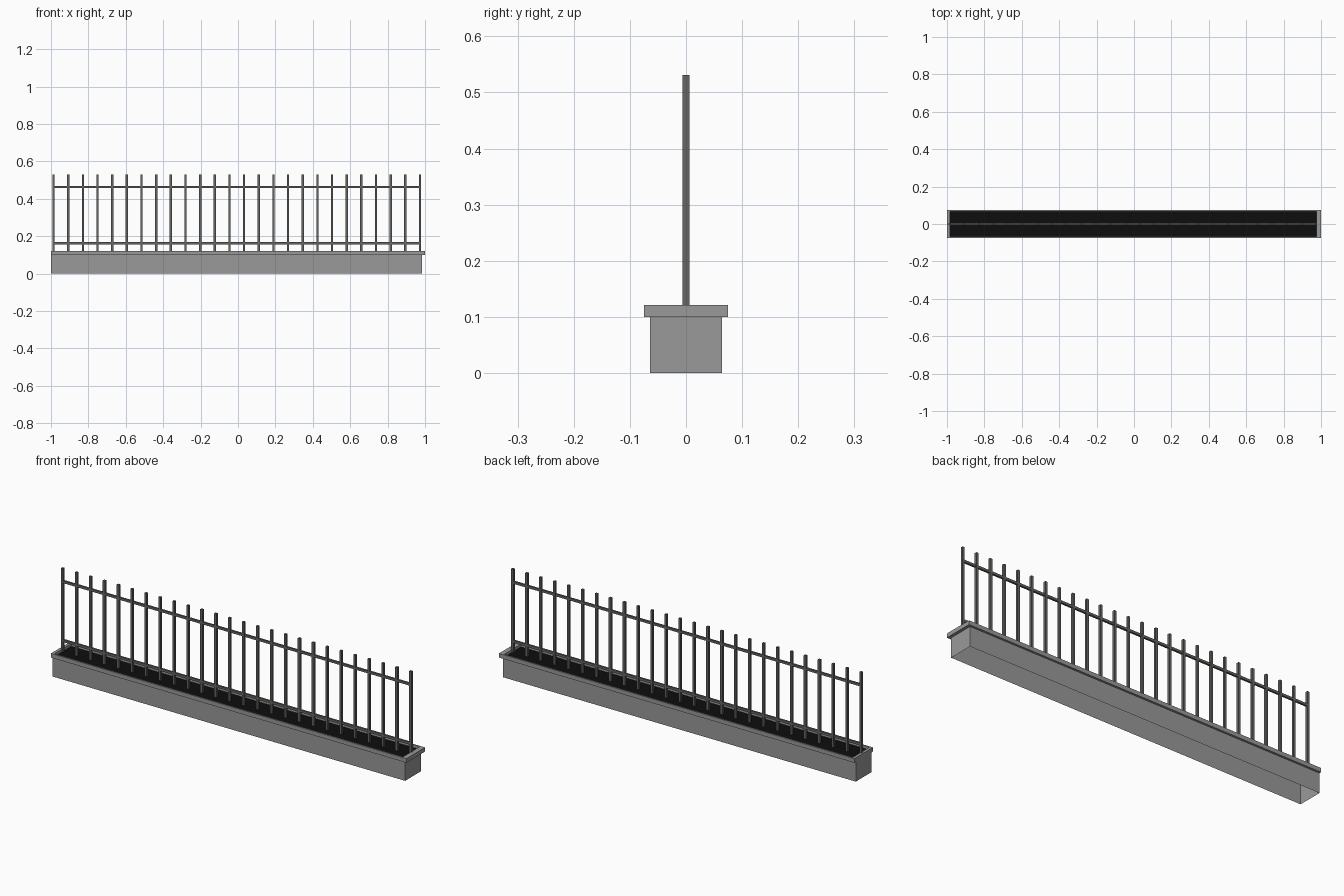
import bpy
import bmesh

old = bpy.data.objects.get("Cube")
if old:
    bpy.data.objects.remove(old, do_unlink=True)


def material(name, rgb):
    m = bpy.data.materials.new(name)
    m.use_nodes = True
    color = (*rgb, 1.0)
    m.diffuse_color = color
    m.node_tree.nodes["Principled BSDF"].inputs["Base Color"].default_value = color
    return m


concrete = material("concrete grey", (0.32, 0.32, 0.32))
iron = material("dark iron", (0.13, 0.13, 0.125))
soil = material("black soil", (0.004, 0.004, 0.004))


def add_box(bm, x, y, z):
    """Add a box from (min, max) ranges and return its faces."""
    verts = bmesh.ops.create_cube(bm, size=1)["verts"]
    for v in verts:
        for axis, (low, high) in enumerate((x, y, z)):
            v.co[axis] = high if v.co[axis] > 0 else low
    return list({f for v in verts for f in v.link_faces})


def finish(bm, name, *mats):
    mesh = bpy.data.meshes.new(name)
    bm.normal_update()
    bm.to_mesh(mesh)
    bm.free()
    for m in mats:
        mesh.materials.append(m)
    obj = bpy.data.objects.new(name, mesh)
    bpy.context.collection.objects.link(obj)
    return obj


# Hollow plinth, open underneath
bm = bmesh.new()
faces = add_box(bm, (-1, 0.985), (-0.064, 0.064), (0, 0.1))
bm.normal_update()
bmesh.ops.delete(bm, geom=[f for f in faces if abs(f.normal.z) > 0.5], context="FACES")
finish(bm, "plinth", concrete)

# Coping slab with a shallow sunken bed
bm = bmesh.new()
faces = add_box(bm, (-1, 1), (-0.075, 0.075), (0.1, 0.121))
bm.normal_update()
top = next(f for f in faces if f.normal.z > 0.5)
bmesh.ops.inset_individual(bm, faces=[top], thickness=0.011)
for v in top.verts:
    v.co.x = 0.975 if v.co.x > 0 else -0.985
bed = bmesh.ops.extrude_discrete_faces(bm, faces=[top])["faces"][0]
for v in bed.verts:
    v.co.z = 0.107
bed.material_index = 1
# Close the walls between the rim and the sunken bed
loose = [e for e in bm.edges if e.is_boundary]
if loose:
    bmesh.ops.bridge_loops(bm, edges=loose)
bmesh.ops.recalc_face_normals(bm, faces=bm.faces[:])
finish(bm, "coping", concrete, soil)

# Upright bars
LEFT, RIGHT, COUNT, HALF = -0.986, 0.973, 26, 0.006
bm = bmesh.new()
for i in range(COUNT):
    x = LEFT + (RIGHT - LEFT) * i / (COUNT - 1)
    add_box(bm, (x - HALF, x + HALF), (-HALF, HALF), (0.105, 0.531))
finish(bm, "upright_bars", iron)

# Horizontal rails
for name, z in (("lower_rail", 0.163), ("upper_rail", 0.463)):
    bm = bmesh.new()
    add_box(bm, (LEFT, RIGHT), (-0.005, 0.005), (z - HALF, z + HALF))
    finish(bm, name, iron)
